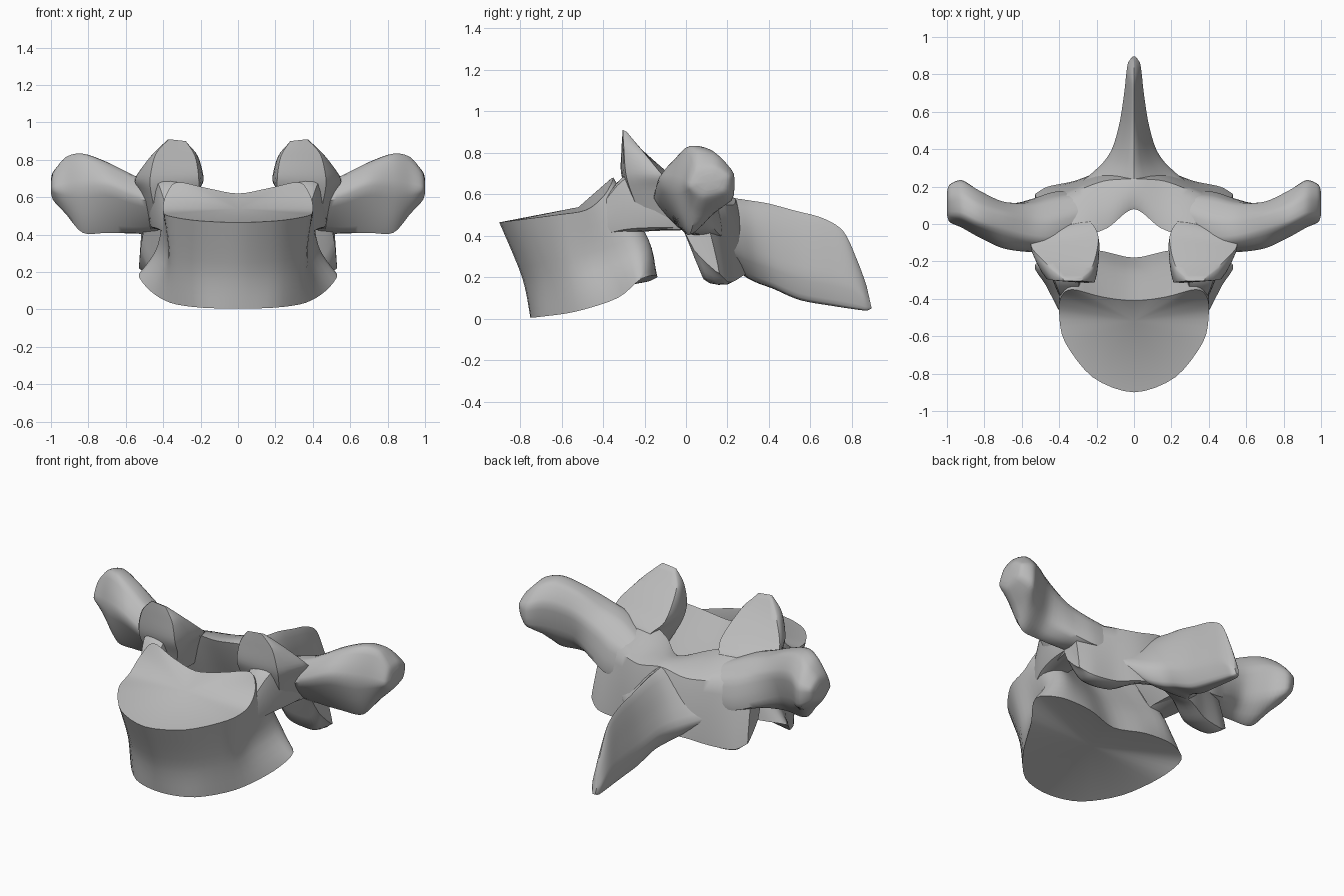
import bpy
import bmesh
import math
from mathutils import Vector

default_cube = bpy.data.objects.get("Cube")
if default_cube:
    bpy.data.objects.remove(default_cube, do_unlink=True)

# One plain bone colour
bone = bpy.data.materials.new("bone_grey")
bone.use_nodes = True
bone_colour = (0.5, 0.5, 0.5, 1)
bone.diffuse_color = bone_colour
bone.node_tree.nodes["Principled BSDF"].inputs["Base Color"].default_value = bone_colour


def spline(points, steps, closed, pull):
    """Smooth curve that passes through every control point."""
    count = len(points)

    def at(i):
        return points[i % count] if closed else points[max(0, min(count - 1, i))]

    result = []
    for i in range(count if closed else count - 1):
        a, b = at(i), at(i + 1)
        ta, tb = (b - at(i - 1)) * pull, (at(i + 2) - a) * pull
        for s in range(steps):
            t = s / steps
            ease = t * t * (3 - 2 * t)
            result.append(a.lerp(b, ease) + ta * (t * (1 - t) ** 2) - tb * (t * t * (1 - t)))
    if not closed:
        result.append(points[-1])
    return result


def loft(name, rings, side=1, pull=0.3, dish=0.0):
    """Closed skin over a row of rings; side=-1 mirrors it, dish hollows the ends."""
    smooth = [spline([Vector((p[0] * side, p[1], p[2])) for p in ring], 4, True, pull)
              for ring in rings]
    columns = [spline(list(column), 5, False, 0.45) for column in zip(*smooth)]
    bm = bmesh.new()
    grid = [[bm.verts.new(p) for p in column] for column in columns]
    size = len(grid)
    heart = sum((v.co for v in bm.verts), Vector()) / len(bm.verts)
    for i in range(size):
        here, after = grid[i], grid[(i + 1) % size]
        for j in range(len(here) - 1):
            bm.faces.new((here[j], after[j], after[j + 1], here[j + 1]))
    for end in (0, -1):
        rim = [column[end] for column in grid]
        centre = sum((v.co for v in rim), Vector()) / size
        middle = bm.verts.new(centre.lerp(heart, dish))
        for i in range(size):
            bm.faces.new((rim[i], rim[(i + 1) % size], middle))
    bmesh.ops.recalc_face_normals(bm, faces=bm.faces[:])
    mesh = bpy.data.meshes.new(name)
    bm.to_mesh(mesh)
    bm.free()
    mesh.materials.append(bone)
    part = bpy.data.objects.new(name, mesh)
    bpy.context.collection.objects.link(part)
    bpy.ops.object.select_all(action="DESELECT")
    part.select_set(True)
    bpy.context.view_layer.objects.active = part
    bpy.ops.object.shade_smooth_by_angle(angle=math.radians(42))


def flip(points):
    return [(-x, y, z) for x, y, z in points]


def whole_ring(half):
    """Full ring from a half that starts and ends on the midline."""
    return half + flip(half[-2:0:-1])


# Vertebral body: lower rim, waist, upper rim, each from front to back
body_halves = [
    [(0, -.75, .005), (.2, -.7, .01), (.36, -.53, .035), (.47, -.33, .1),
     (.53, -.22, .19), (.4, -.15, .21), (.2, -.14, .2), (0, -.18, .18)],
    [(0, -.79, .2), (.21, -.72, .21), (.35, -.57, .24), (.38, -.42, .28),
     (.43, -.25, .34), (.36, -.18, .38), (.2, -.21, .38), (0, -.25, .37)],
    [(0, -.9, .465), (.22, -.82, .475), (.37, -.63, .5), (.4, -.48, .525),
     (.39, -.39, .6), (.33, -.35, .68), (.17, -.39, .65), (0, -.41, .62)],
]
loft("vertebral_body", [whole_ring(half) for half in body_halves], pull=0.45, dish=0.12)

# Spinous process: top y, top z, bottom y, bottom z, half width
spine_steps = [
    (.15, .57, .24, .24, .33), (.23, .58, .29, .2, .25), (.31, .57, .35, .17, .175),
    (.4, .555, .42, .145, .125), (.53, .52, .55, .09, .085), (.66, .485, .72, .06, .058),
    (.76, .42, .82, .045, .046), (.83, .27, .87, .04, .036), (.87, .16, .895, .05, .015),
]


def spine_ring(ty, tz, by, bz, width):
    top, low = Vector((0, ty, tz)), Vector((0, by, bz))
    half = [top]
    for drop, spread in ((0.25, 0.45), (0.7, 0.9), (0.97, 0.6)):
        half.append(top.lerp(low, drop) + Vector((width * spread, 0, 0)))
    half.append(low)
    return whole_ring([tuple(p) for p in half])


loft("spinous_process", [spine_ring(*step) for step in spine_steps])

# Lamina arch with the lower joint facets, midline outwards
arch_half = [
    [(0, .08, .59), (0, .24, .58), (0, .32, .22), (0, .2, .28)],
    [(.14, -.02, .62), (.16, .23, .55), (.18, .28, .21), (.15, .16, .26)],
    [(.26, -.06, .65), (.32, .17, .55), (.32, .23, .18), (.28, .1, .2)],
    [(.42, -.08, .64), (.43, .12, .54), (.46, .2, .18), (.45, .08, .2)],
    [(.48, -.08, .58), (.51, .09, .5), (.53, .16, .22), (.52, .04, .33)],
]
loft("lamina_arch", [flip(ring) for ring in arch_half[:0:-1]] + arch_half, pull=0.18)

# Transverse process: x, then (y, z) from upper front, over the top, round to front
wing_steps = [
    (.25, (.02, .59), (.08, .59), (.16, .54), (.18, .42), (.1, .42), (.04, .5)),
    (.42, (-.08, .66), (.03, .66), (.14, .57), (.17, .4), (0, .42), (-.14, .56)),
    (.55, (-.08, .71), (.03, .7), (.11, .62), (.13, .44), (0, .41), (-.15, .6)),
    (.7, (-.04, .78), (.06, .78), (.12, .68), (.09, .5), (0, .41), (-.13, .66)),
    (.83, (0, .825), (.1, .82), (.18, .72), (.15, .54), (.02, .41), (-.07, .65)),
    (.92, (.04, .81), (.15, .79), (.23, .7), (.22, .57), (.05, .51), (-.02, .64)),
    (.985, (.05, .73), (.14, .74), (.21, .69), (.19, .61), (.08, .58), (.01, .64)),
    (1, (.07, .68), (.13, .7), (.17, .67), (.15, .63), (.1, .62), (.05, .65)),
]
wing = [[(x, y, z) for y, z in ring] for x, *ring in wing_steps]

# Upper joint facet: a slanted blade facing up and back, tip to root
blade = [
    [(.28, -.305, .9), (.37, -.305, .91), (.38, -.285, .9), (.28, -.285, .89)],
    [(.23, -.31, .82), (.44, -.3, .83), (.47, -.21, .81), (.22, -.22, .82)],
    [(.21, -.31, .7), (.47, -.29, .7), (.55, -.12, .7), (.19, -.07, .69)],
    [(.22, -.27, .6), (.46, -.26, .6), (.53, -.05, .62), (.24, .02, .62)],
    [(.3, -.22, .44), (.42, -.19, .43), (.47, 0, .43), (.3, .03, .43)],
]

# Pedicle joining body and arch: y, centre x, centre z, half sizes
stalk_steps = [(-.46, .33, .43, .03, .04), (-.3, .36, .55, .065, .12),
               (-.15, .38, .55, .08, .11), (.03, .39, .52, .08, .08)]
stalk = [[(cx + i * rx, y, cz + k * rz) for i, k in ((-1, -1), (1, -1), (1, 1), (-1, 1))]
         for y, cx, cz, rx, rz in stalk_steps]

for label, side in (("left", 1), ("right", -1)):
    loft("transverse_process_" + label, wing, side)
    loft("upper_facet_" + label, blade, side, pull=0.15)
    loft("pedicle_" + label, stalk, side)
